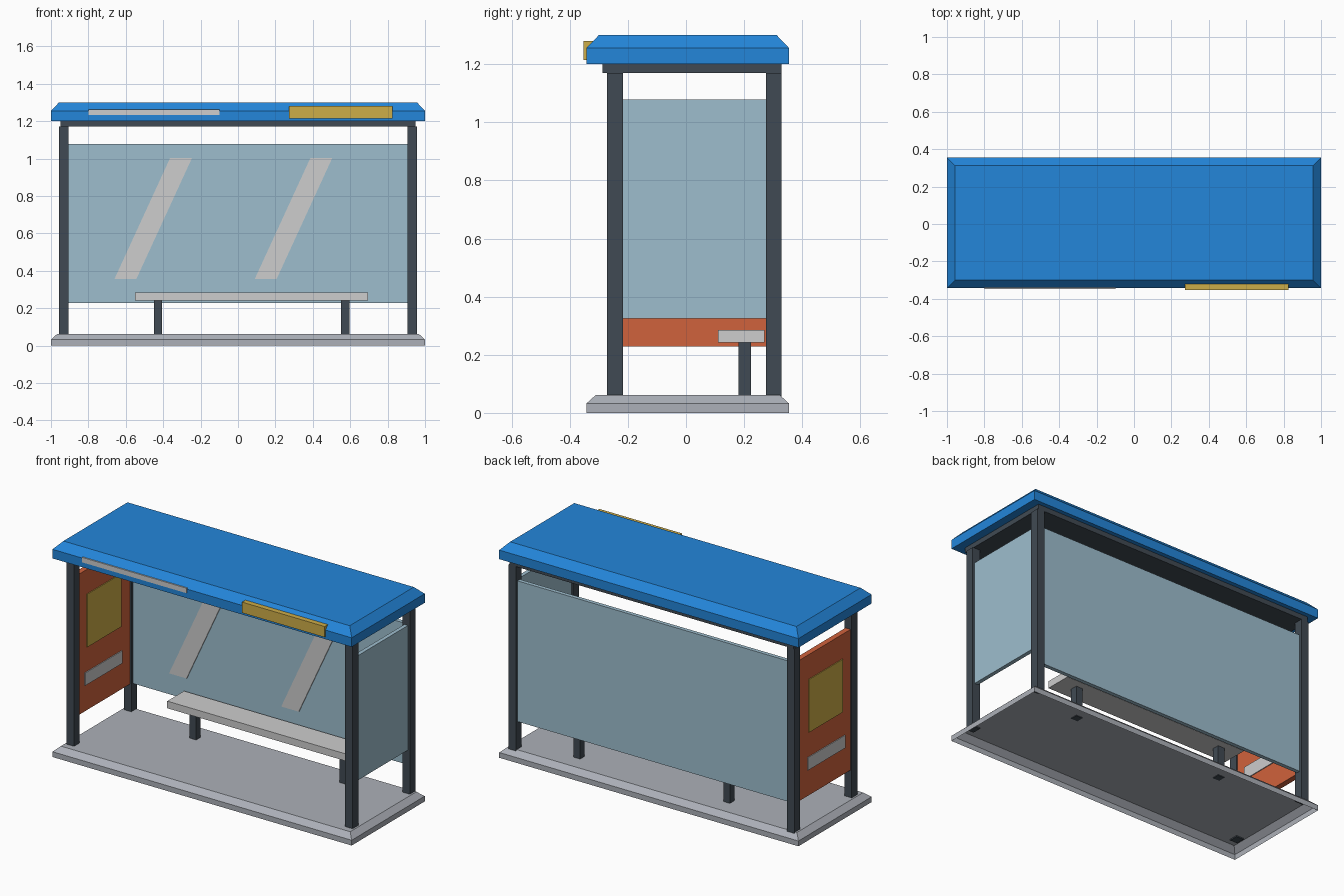
import bpy
import bmesh

cube = bpy.data.objects.get("Cube")
if cube:
    bpy.data.objects.remove(cube, do_unlink=True)


def linear(c):
    c /= 255
    return c / 12.92 if c <= 0.04045 else ((c + 0.055) / 1.055) ** 2.4


def material(name, *rgb):
    m = bpy.data.materials.new(name)
    m.use_nodes = True
    colour = [linear(c) for c in rgb] + [1]
    m.diffuse_color = colour
    m.node_tree.nodes["Principled BSDF"].inputs["Base Color"].default_value = colour
    return m


BLUE = material("roof blue", 35, 134, 218)
DARK = material("dark steel", 64, 74, 83)
CONCRETE = material("concrete grey", 172, 176, 184)
GLASS = material("pale blue glass", 158, 190, 206)
ORANGE = material("panel orange", 208, 98, 60)
YELLOW = material("sign yellow", 206, 173, 72)
PALE = material("pale grey", 205, 205, 205)


def finish(name, bm, mat):
    bmesh.ops.recalc_face_normals(bm, faces=bm.faces)
    mesh = bpy.data.meshes.new(name)
    bm.to_mesh(mesh)
    bm.free()
    mesh.materials.append(mat)
    obj = bpy.data.objects.new(name, mesh)
    bpy.context.collection.objects.link(obj)
    return obj


def box(name, mat, x, y, z, shear=0):
    """Box from three (low, high) ranges; shear slides the top along x."""
    bm = bmesh.new()
    for v in bmesh.ops.create_cube(bm, size=1)["verts"]:
        top = v.co.z > 0
        v.co = [r[c > 0] for r, c in zip((x, y, z), v.co)]
        v.co.x += shear * top
    return finish(name, bm, mat)


def chamfered_slab(name, mat, x, y, z, edge, inset, open_below=False):
    """Slab with upright sides to height edge, then sloped in to the top."""
    bm = bmesh.new()
    rings = []
    for height, i in ((z[0], 0), (edge, 0), (z[1], inset)):
        corners = ((x[0] + i, y[0] + i), (x[1] - i, y[0] + i),
                   (x[1] - i, y[1] - i), (x[0] + i, y[1] - i))
        rings.append([bm.verts.new((*c, height)) for c in corners])
    for low, high in zip(rings, rings[1:]):
        for a in range(4):
            b = (a + 1) % 4
            bm.faces.new((low[a], low[b], high[b], high[a]))
    bm.faces.new(rings[-1])
    if not open_below:
        bm.faces.new(rings[0][::-1])
    return finish(name, bm, mat)


# Ground slab (hollow underneath) and roof
DEPTH = (-0.343, 0.355)
chamfered_slab("base_slab", CONCRETE, (-1, 1), DEPTH, (0, 0.062), 0.032, 0.033, True)
chamfered_slab("roof", BLUE, (-1, 1), DEPTH, (1.2, 1.3), 1.255, 0.043)
box("roof_frame", DARK, (-0.95, 0.95), (-0.288, 0.329), (1.17, 1.2))

# Corner posts
for side, x in (("right", (-0.956, -0.906)), ("left", (0.906, 0.956))):
    for end, y in (("front", (-0.271, -0.217)), ("back", (0.275, 0.329))):
        box(f"{end}_{side}_post", DARK, x, y, (0.055, 1.17))

# Wall panels
SIDE = (-0.217, 0.275)
box("back_glass", GLASS, (-0.906, 0.906), (0.29, 0.314), (0.228, 1.078))
box("left_glass", GLASS, (0.919, 0.943), SIDE, (0.325, 1.078))
box("right_ad_panel", ORANGE, (-0.948, -0.914), SIDE, (0.228, 1.078))

# Posters on both faces of the ad panel
for face, x in (("outer", (-0.953, -0.947)), ("inner", (-0.915, -0.909))):
    box(f"{face}_poster", YELLOW, x, (-0.14, 0.185), (0.61, 0.93))
    box(f"{face}_caption_strip", PALE, x, (-0.16, 0.195), (0.385, 0.462))

# Slanted glints on the back glass
for i, x in enumerate((-0.66, 0.09)):
    box(f"glass_stripe_{i + 1}", PALE, (x, x + 0.117), (0.284, 0.291),
        (0.357, 1.003), shear=0.297)

# Bench
box("bench_seat", PALE, (-0.55, 0.696), (0.11, 0.27), (0.242, 0.285))
for side, x in (("right", -0.428), ("left", 0.573)):
    box(f"bench_{side}_leg", DARK, (x - 0.022, x + 0.022), (0.18, 0.224), (0.058, 0.243))

# Fascia signs
box("route_sign", YELLOW, (0.274, 0.825), (-0.352, -0.32), (1.215, 1.28))
box("fascia_strip", PALE, (-0.8, -0.1), (-0.348, -0.34), (1.232, 1.262))
